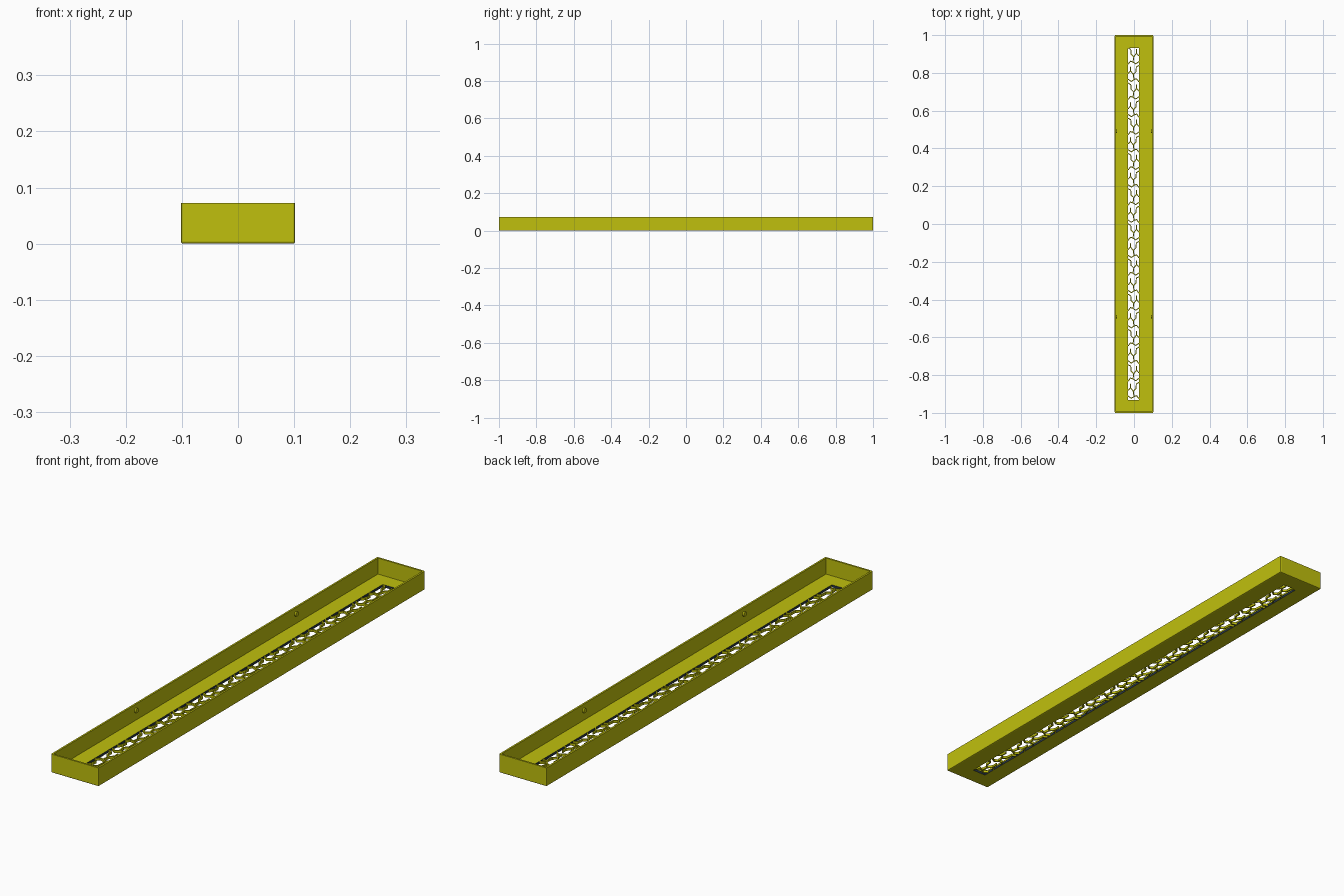
import bpy, bmesh, math
from mathutils import Matrix, Vector

if "Cube" in bpy.data.objects:
    bpy.data.objects.remove(bpy.data.objects["Cube"])

W, H, FLOOR, WALL = 0.102, 0.072, 0.010, 0.007
SX0, SX1, SY = -0.032, 0.027, 0.932      # opening in the floor


def material(name, rgb):
    m = bpy.data.materials.new(name)
    m.diffuse_color = (*rgb, 1)
    m.use_nodes = True
    m.node_tree.nodes["Principled BSDF"].inputs["Base Color"].default_value = m.diffuse_color
    return m


yellow = material("yellow", (0.53, 0.53, 0.004))
navy = material("dark navy", (0.02, 0.035, 0.055))


def add_object(name, bm, mats):
    me = bpy.data.meshes.new(name)
    bm.to_mesh(me)
    bm.free()
    ob = bpy.data.objects.new(name, me)
    bpy.context.collection.objects.link(ob)
    for m in mats:
        me.materials.append(m)
    return ob


def box(bm, lo, hi):
    lo, hi = Vector(lo), Vector(hi)
    mat = Matrix.Translation((lo + hi) / 2) @ Matrix.Diagonal((*(hi - lo), 1))
    return bmesh.ops.create_cube(bm, size=1, matrix=mat)["verts"]


def strip(bm, a, b, width, z0, z1):
    """Thin upright bar between two plan points."""
    a, b = Vector(a), Vector(b)
    d, c = b - a, (a + b) / 2
    mat = (Matrix.Translation((c.x, c.y, (z0 + z1) / 2))
           @ Matrix.Rotation(math.atan2(d.y, d.x), 4, 'Z')
           @ Matrix.Diagonal((d.length + width * 0.5, width, z1 - z0, 1)))
    bmesh.ops.create_cube(bm, size=1, matrix=mat)


# tray: outer block with eased bottom and corner edges
bm = bmesh.new()
box(bm, (-W, -1, 0), (W, 1, H))
edges = [e for e in bm.edges if not all(v.co.z > H / 2 for v in e.verts)]
bmesh.ops.bevel(bm, geom=edges, offset=0.004, segments=2, profile=0.5, affect='EDGES')
tray = add_object("tray", bm, [yellow, navy])

# hollow interior and long opening
bm = bmesh.new()
box(bm, (-W + WALL, -1 + WALL, FLOOR), (W - WALL, 1 - WALL, H + 0.1))
hollow = add_object("hollow_cutter", bm, [yellow])
bm = bmesh.new()
box(bm, (SX0, -SY, -0.1), (SX1, SY, 0.05))
slot = add_object("slot_cutter", bm, [yellow])
for cutter in (hollow, slot):
    mod = tray.modifiers.new("cut", 'BOOLEAN')
    mod.operation, mod.solver, mod.object = 'DIFFERENCE', 'EXACT', cutter
bpy.context.view_layer.update()
cut = bpy.data.meshes.new_from_object(
    tray.evaluated_get(bpy.context.evaluated_depsgraph_get()))
tray.modifiers.clear()
tray.data = cut
for cutter in (hollow, slot):
    bpy.data.objects.remove(cutter)

# dark side walls of the opening
for p in cut.polygons:
    c = p.center
    if abs(p.normal.z) < 0.1 and abs(c.x) < 0.04 and abs(c.y) < SY + 0.01 and c.z < FLOOR:
        p.material_index = 1

# fretwork: repeated three-armed motif with bent tips, alternately flipped
bm = bmesh.new()
N = 20
pitch = 2 * SY / N
cx, hw = (SX0 + SX1) / 2, (SX1 - SX0) / 2
T = 0.005
for i in range(N):
    cy = -SY + pitch * (i + 0.5)
    s = 1 if i % 2 else -1

    def P(u, v):
        return (cx + s * u * hw, cy + v * pitch)
    paths = [
        [(0.05, 0), (-0.45, 0.15), (-0.5, 0.42), (-0.95, 0.5)],
        [(0.05, 0), (0.55, 0.2), (0.95, 0.05)],
        [(0.05, 0), (-0.1, -0.3), (-0.55, -0.25), (-0.95, -0.42)],
        [(0.55, 0.2), (0.5, 0.42)],
        [(-0.1, -0.3), (0.4, -0.4), (0.95, -0.28)],
    ]
    for path in paths:
        for a, b in zip(path, path[1:]):
            strip(bm, P(*a), P(*b), T, 0.0005, FLOOR - 0.0005)
add_object("fretwork", bm, [yellow])

# small round bosses inside the long walls
for x in (-1, 1):
    for y in (-0.49, 0.49):
        bm = bmesh.new()
        mat = (Matrix.Translation((x * (W - WALL - 0.002), y, 0.048))
               @ Matrix.Rotation(math.pi / 2, 4, 'Y'))
        bmesh.ops.create_cone(bm, cap_ends=True, segments=16, radius1=0.009,
                              radius2=0.009, depth=0.008, matrix=mat)
        add_object("wall_boss", bm, [yellow])
